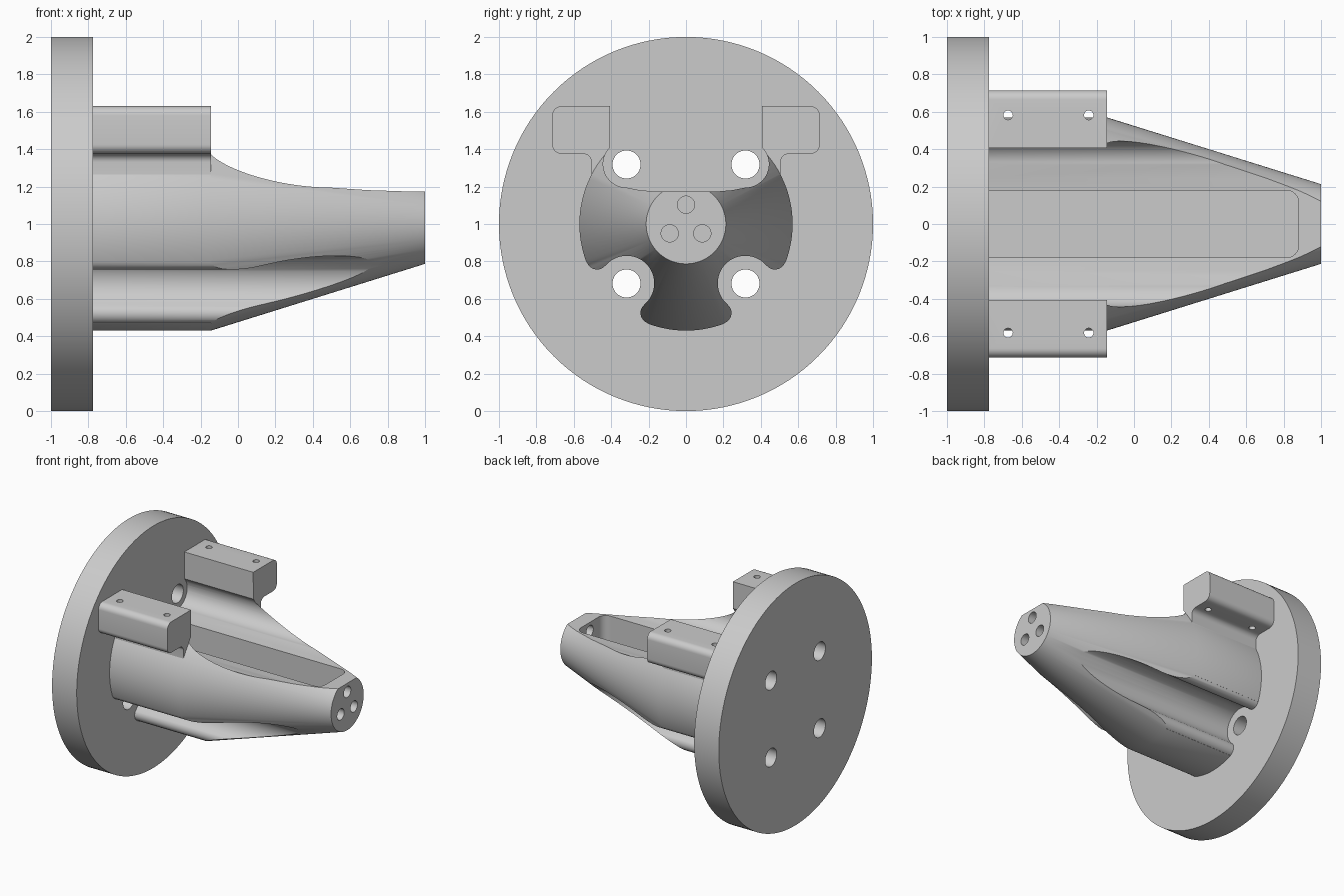
import bpy, bmesh
from math import sin, cos, radians, sqrt
from mathutils import Vector

cube = bpy.data.objects.get("Cube")
if cube:
    bpy.data.objects.remove(cube, do_unlink=True)

grey = bpy.data.materials.new("light grey")
grey.use_nodes = True
COLOUR = (0.6, 0.6, 0.6, 1)
grey.diffuse_color = COLOUR
grey.node_tree.nodes["Principled BSDF"].inputs["Base Color"].default_value = COLOUR

START, STEP, TIP = -0.775, -0.145, 1.0   # flange face, end of straight part, nose
BOLT = 0.318                             # bolt offset from the axis


def arc(cx, cy, r, a0, a1, n=16):
    angles = [radians(a0 + (a1 - a0) * i / n) for i in range(n + 1)]
    return [(cx + r * cos(a), cy + r * sin(a)) for a in angles]


def circle(cx, cy, r, n=40):
    return arc(cx, cy, r, 0, 360, n)[:-1]


def rounded(corners, n=8):
    """Polygon from (x, y, radius) corners, each right angle filleted."""
    pts = []
    for i, (x, y, r) in enumerate(corners):
        p = Vector((x, y))
        if not r:
            pts.append((x, y))
            continue
        a = (Vector(corners[i - 1][:2]) - p).normalized() * r
        b = (Vector(corners[(i + 1) % len(corners)][:2]) - p).normalized() * r
        for k in range(n + 1):
            t = radians(90 * k / n)
            q = p + a * (1 - sin(t)) + b * (1 - cos(t))
            pts.append((q.x, q.y))
    return pts


def finish(name, bm):
    bmesh.ops.recalc_face_normals(bm, faces=bm.faces)
    mesh = bpy.data.meshes.new(name)
    bm.to_mesh(mesh)
    bm.free()
    mesh.materials.append(grey)
    obj = bpy.data.objects.new(name, mesh)
    bpy.context.collection.objects.link(obj)
    return obj


def prism(name, pts, lo, hi, axis="X"):
    """Extrude a (y, z) outline along x, or an (x, y) outline along z."""
    bm = bmesh.new()
    place = (lambda a, b, h: (h, a, b)) if axis == "X" else (lambda a, b, h: (a, b, h))
    ends = [[bm.verts.new(place(a, b, h)) for a, b in pts] for h in (lo, hi)]
    for ring in ends:
        bm.faces.new(ring)
    for i in range(len(pts)):
        j = (i + 1) % len(pts)
        bm.faces.new((ends[0][i], ends[0][j], ends[1][j], ends[1][i]))
    return finish(name, bm)


def lathe(name, profile, n=128):
    """Solid of (x, radius) rings around the main axis."""
    bm = bmesh.new()
    rings = [[bm.verts.new((x, y, z)) for y, z in circle(0, 1, r, n)] for x, r in profile]
    bm.faces.new(rings[0])
    bm.faces.new(rings[-1])
    for a, b in zip(rings, rings[1:]):
        for i in range(n):
            j = (i + 1) % n
            bm.faces.new((a[i], a[j], b[j], b[i]))
    return finish(name, bm)


def combine(target, tool, operation="DIFFERENCE"):
    tool.hide_render = True
    mod = target.modifiers.new("combine", "BOOLEAN")
    mod.operation, mod.solver, mod.object = operation, "EXACT", tool
    bpy.context.view_layer.objects.active = target
    bpy.ops.object.modifier_apply(modifier=mod.name)
    bpy.data.objects.remove(tool, do_unlink=True)


def mirror(pts):
    return [(-a, b) for a, b in reversed(pts)]


# Round flange with four bolt holes
flange = prism("flange", circle(0, 1, 1.0, 128), -1.0, START)
for sy in (-1, 1):
    for sz in (-1, 1):
        combine(flange, prism("bolt_cutter", circle(sy * BOLT, 1 + sz * BOLT, 0.075),
                              -1.1, START + 0.1))

# Tapered nose body
body = lathe("tapered_body", [(START, 0.57), (STEP, 0.57), (TIP, 0.213)])

# Mounting blocks on the shoulders
block = rounded([(0.36, 1.63, 0), (0.715, 1.63, 0.05), (0.715, 1.375, 0.05),
                 (0.505, 1.375, 0.045), (0.505, 1.25, 0), (0.42, 1.2, 0), (0.36, 1.25, 0)])
for outline in (block, mirror(block)):
    combine(body, prism("mounting_block", outline, START, STEP), "UNION")

# Open trough along the top, curving round the upper bolts
half = [(0.18, 1.175), (0.25, 1.181)] + arc(BOLT, 1.32, 0.125, -90, 45, 20) + [(0.406, 1.8)]
combine(body, prism("trough_cutter", half + mirror(half), START - 0.1, TIP + 0.1))

# Lower grooves around the bolts, with rounded lips, drawn along a diagonal
lip = arc(0.467, -0.205, 0.058, 90, -23.7, 12) + [(0.9 * cos(radians(23.7)), -0.9 * sin(radians(23.7)))]
groove = arc(0.448, 0, 0.147, 90, 270, 28) + lip[1:]
groove += [(u, -v) for u, v in reversed(lip[1:])]
groove = [((u + v) / sqrt(2), 1 - (u - v) / sqrt(2)) for u, v in groove]
for outline in (groove, mirror(groove)):
    combine(body, prism("groove_cutter", outline, START - 0.1, TIP + 0.1))

# Long pocket sunk into the trough floor
pocket = rounded([(START - 0.1, -0.18, 0), (0.88, -0.18, 0.065),
                  (0.88, 0.18, 0.065), (START - 0.1, 0.18, 0)])
combine(body, prism("pocket_cutter", pocket, 0.88, 1.4, "Z"))

# Three holes through the nose
for y, z in ((0, 1.103), (-0.087, 0.95), (0.087, 0.95)):
    combine(body, prism("nose_hole_cutter", circle(y, z, 0.046), 0.8, TIP + 0.1))

# Screw holes through the mounting blocks
for x in (-0.673, -0.242):
    for y in (-0.582, 0.582):
        combine(body, prism("screw_cutter", circle(x, y, 0.025, 24), 1.3, 1.7, "Z"))

# Smooth curved faces, keep crisp edges
for obj in (flange, body):
    bpy.ops.object.select_all(action="DESELECT")
    obj.select_set(True)
    bpy.context.view_layer.objects.active = obj
    bpy.ops.object.shade_smooth_by_angle(angle=radians(25))
